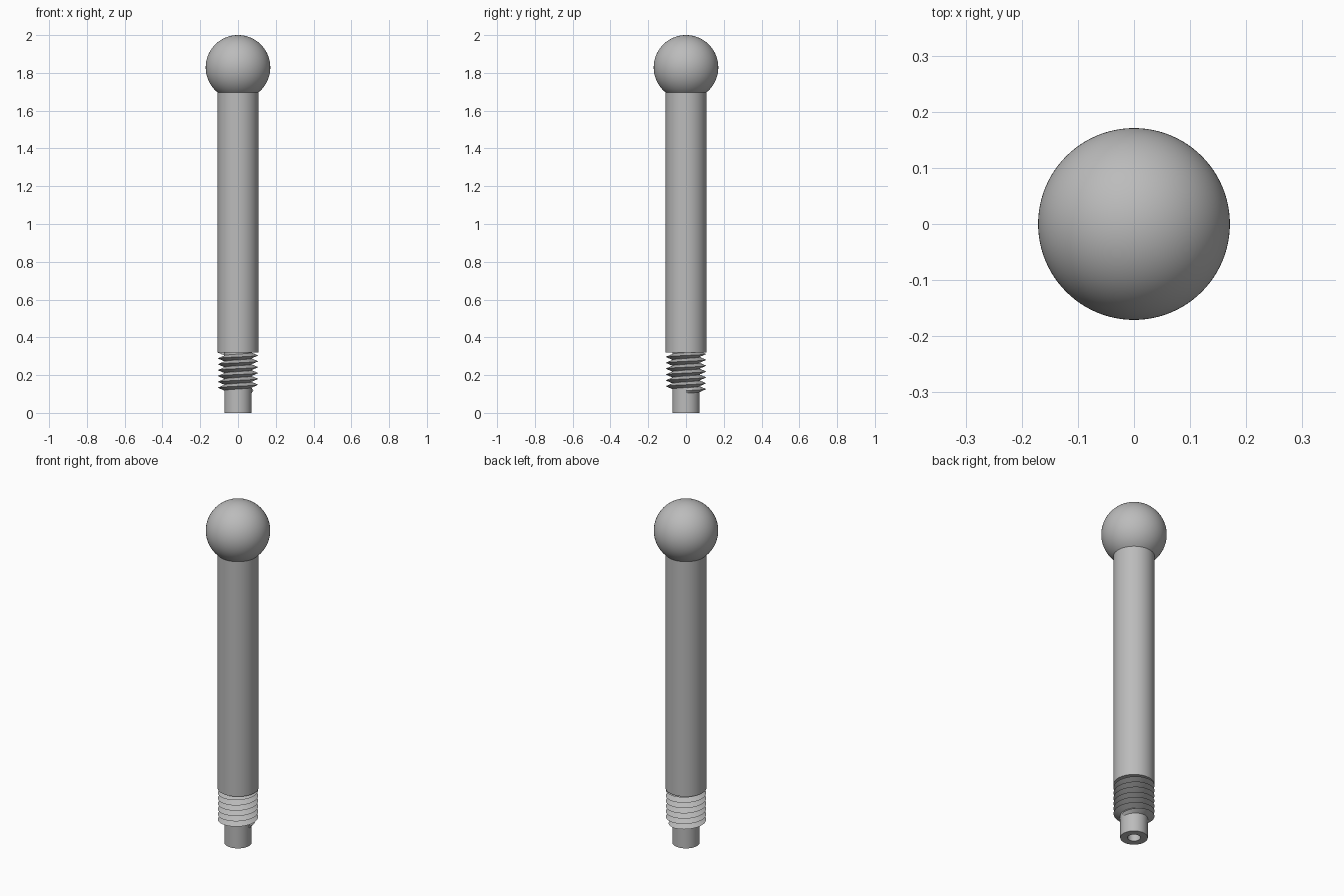
import bpy
import bmesh
import math

if "Cube" in bpy.data.objects:
    bpy.data.objects.remove(bpy.data.objects["Cube"])

# Single plain metal colour
steel = bpy.data.materials.new("grey_steel")
steel.use_nodes = True
colour = (0.5, 0.5, 0.5, 1)
steel.diffuse_color = colour
steel.node_tree.nodes["Principled BSDF"].inputs["Base Color"].default_value = colour

SEGMENTS = 96
BALL_R, ROD_R, PIN_R, HOLE_R = 0.171, 0.108, 0.072, 0.034
BALL_Z = 2 - BALL_R
SHOULDER_Z = 0.32
HOLE_DEPTH = 0.15


def finish(name, bm):
    bmesh.ops.recalc_face_normals(bm, faces=bm.faces)
    mesh = bpy.data.meshes.new(name)
    bm.to_mesh(mesh)
    bm.free()
    obj = bpy.data.objects.new(name, mesh)
    bpy.context.collection.objects.link(obj)
    mesh.materials.append(steel)
    bpy.ops.object.select_all(action="DESELECT")
    obj.select_set(True)
    bpy.context.view_layer.objects.active = obj
    bpy.ops.object.shade_smooth_by_angle(angle=math.radians(30))
    return obj


def lathe(name, profile):
    """Spin a list of (radius, height) points around the z axis."""
    bm = bmesh.new()
    verts = [bm.verts.new((r, 0, z)) for r, z in profile]
    edges = [bm.edges.new(pair) for pair in zip(verts, verts[1:])]
    bmesh.ops.spin(bm, geom=verts + edges, axis=(0, 0, 1), cent=(0, 0, 0),
                   angle=math.tau, steps=SEGMENTS)
    bmesh.ops.remove_doubles(bm, verts=bm.verts, dist=1e-5)
    return finish(name, bm)


# Ball knob, cut off where it meets the rod
cut = math.asin(ROD_R / BALL_R)
arc = [cut + (math.pi - cut) * i / 40 for i in range(41)]
lathe("ball_knob", [(BALL_R * math.sin(a), BALL_Z - BALL_R * math.cos(a)) for a in arc])

# Straight rod
neck_z = BALL_Z - BALL_R * math.cos(cut)
lathe("rod", [(PIN_R, SHOULDER_Z), (ROD_R, SHOULDER_Z), (ROD_R, neck_z)])

# Pilot pin with a blind hole in its end
lathe("hollow_pin", [(0, HOLE_DEPTH), (HOLE_R, HOLE_DEPTH), (HOLE_R, 0),
                     (PIN_R, 0), (PIN_R, SHOULDER_Z)])

# Helical V thread, running out at its lower end
PITCH, TURNS, STEPS = 0.031, 6.5, 64
CREST_R, ROOT_R = 0.107, 0.071
bm = bmesh.new()
previous = None
for i in range(int(TURNS * STEPS) + 1):
    turn = i / STEPS
    angle = math.tau * turn
    z = 0.118 + PITCH * turn
    fade = min(1, 0.25 + turn * 3)
    crest = ROOT_R + (CREST_R - ROOT_R) * fade
    section = [(ROOT_R, z - PITCH / 2), (crest, z), (ROOT_R, z + PITCH / 2)]
    ring = [bm.verts.new((r * math.cos(angle), r * math.sin(angle), h)) for r, h in section]
    if previous:
        for a in range(3):
            b = (a + 1) % 3
            bm.faces.new((previous[a], previous[b], ring[b], ring[a]))
    else:
        bm.faces.new(ring)
    previous = ring
bm.faces.new(previous)
finish("screw_thread", bm)
